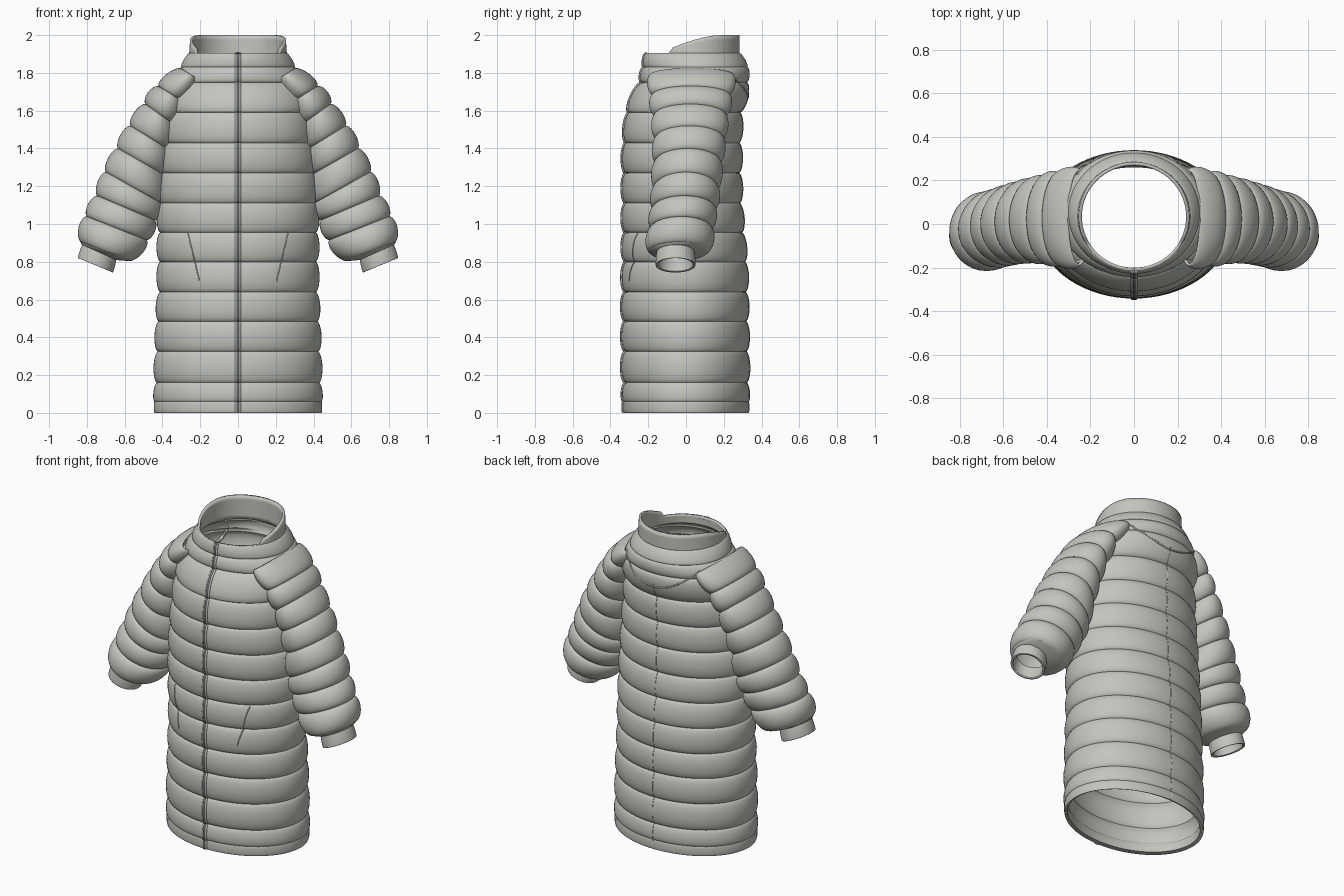
import bpy, bmesh, math
from mathutils import Vector

cube = bpy.data.objects.get("Cube")
if cube:
    bpy.data.objects.remove(cube, do_unlink=True)


def material(name, rgb):
    m = bpy.data.materials.new(name)
    m.use_nodes = True
    m.diffuse_color = (*rgb, 1)
    m.node_tree.nodes["Principled BSDF"].inputs["Base Color"].default_value = (*rgb, 1)
    return m


fabric = material("warm grey fabric", (0.55, 0.55, 0.52))
zip_grey = material("dark zip grey", (0.22, 0.22, 0.23))
SIDES = 72
STEPS = 10

# Torso seams: height, half width, front depth, back depth, puff above the seam
TORSO = [
    (0.0, .442, .33, .33, .004), (.06, .442, .33, .33, .012),
    (.16, .43, .322, .32, .02), (.325, .425, .322, .318, .02),
    (.485, .42, .322, .316, .02), (.64, .412, .322, .314, .02),
    (.80, .412, .32, .31, .02), (.955, .412, .32, .295, .02),
    (1.11, .41, .32, .283, .02), (1.27, .40, .32, .28, .02),
    (1.43, .385, .318, .28, .02), (1.59, .37, .302, .285, .026),
    (1.75, .345, .235, .322, .014), (1.83, .30, .222, .325, .01),
    (1.905, .258, .212, .285, 0)]


def puff(t):
    return (4 * t * (1 - t)) ** 0.6 if 0 < t < 1 else 0


def torso_at(z):
    """Half width, centre y and half depth of the torso at a height."""
    for a, b in zip(TORSO, TORSO[1:]):
        if z <= b[0]:
            break
    t = min(max((z - a[0]) / (b[0] - a[0]), 0), 1)
    w, f, k = (a[i] + (b[i] - a[i]) * t + a[4] * puff(t) for i in (1, 2, 3))
    return w, (k - f) / 2, (k + f) / 2


def steps():
    # samples crowd towards the seams so each puff stays round
    return [(1 - math.cos(math.pi * i / STEPS)) / 2 for i in range(STEPS)]


def ring(centre, u, v):
    angles = (2 * math.pi * i / SIDES for i in range(SIDES))
    return [centre + u * math.cos(a) + v * math.sin(a) for a in angles]


def loft(name, rings, thickness, cull=None, mirror=False):
    bm = bmesh.new()
    rows = [[bm.verts.new(p) for p in r] for r in rings]
    for a, b in zip(rows, rows[1:]):
        for i in range(SIDES):
            j = (i + 1) % SIDES
            bm.faces.new((a[i], a[j], b[j], b[i]))
    if cull:
        hidden = [f for f in bm.faces if cull(f.calc_center_median())]
        bmesh.ops.delete(bm, geom=hidden, context="FACES")
    mesh = bpy.data.meshes.new(name)
    bm.to_mesh(mesh)
    bm.free()
    mesh.materials.append(fabric)
    ob = bpy.data.objects.new(name, mesh)
    bpy.context.collection.objects.link(ob)
    bpy.ops.object.select_all(action="DESELECT")
    ob.select_set(True)
    bpy.context.view_layer.objects.active = ob
    bpy.ops.object.shade_smooth_by_angle(angle=math.radians(35))
    if mirror:
        ob.modifiers.new("Mirror", "MIRROR")
    shell = ob.modifiers.new("Shell", "SOLIDIFY")
    shell.thickness = thickness
    shell.offset = -1
    return ob


# Quilted torso, open at neck and hem
heights = [a[0] + (b[0] - a[0]) * t for a, b in zip(TORSO, TORSO[1:]) for t in steps()]
torso_rings = []
for z in heights + [TORSO[-1][0]]:
    w, cy, d = torso_at(z)
    torso_rings.append(ring(Vector((0, cy, z)), Vector((w, 0, 0)), Vector((0, d, 0))))
loft("quilted_torso", torso_rings, 0.02)

# Sleeve seams from cuff to shoulder: outer x z, inner x z, centre y, half depth, puff
SLEEVE = [
    (.848, .82, .662, .743, -.055, .105, .002), (.825, .89, .645, .81, -.055, .10, .004),
    (.832, .905, .575, .805, -.04, .15, .03), (.80, 1.04, .485, .915, -.025, .155, .024),
    (.745, 1.15, .44, 1.02, -.01, .16, .024), (.70, 1.275, .405, 1.11, 0, .163, .024),
    (.635, 1.40, .39, 1.26, .01, .168, .024), (.57, 1.52, .36, 1.39, .018, .175, .024),
    (.49, 1.635, .33, 1.52, .022, .185, .026), (.42, 1.73, .28, 1.64, .026, .20, .026),
    (.30, 1.825, .20, 1.76, .03, .215, 0)]


def sleeve_ring(a, b, t):
    ox, oz, ix, iz, cy, d = (p + (q - p) * t for p, q in zip(a[:6], b[:6]))
    bulge = a[6] * puff(t)
    u = Vector((ox - ix, 0, oz - iz)) / 2
    u *= 1 + bulge / u.length
    return ring(Vector(((ox + ix) / 2, cy, (oz + iz) / 2)), u, Vector((0, d + bulge, 0)))


def inside_torso(p):
    w, cy, d = torso_at(p.z)
    return p.z < 1.88 and (p.x / w) ** 2 + ((p.y - cy) / d) ** 2 < 0.8


sleeve_rings = [sleeve_ring(a, b, t) for a, b in zip(SLEEVE, SLEEVE[1:]) for t in steps()]
sleeve_rings.append(sleeve_ring(SLEEVE[-2], SLEEVE[-1], 1))
loft("sleeves", sleeve_rings, 0.014, cull=inside_torso, mirror=True)

# Stand collar, low in front and rising to the back
def collar_top(y):
    if y < -0.08:
        return 1.905
    return 1.93 + 0.07 * math.sin(math.pi / 2 * min((y + 0.08) / 0.28, 1))


collar_rings = []
for k in range(7):
    t = k / 6
    base = ring(Vector((0, .034, 1.85)), Vector((.262 - .008 * t, 0, 0)), Vector((0, .25, 0)))
    for p in base:
        p.z += (collar_top(p.y) - p.z) * t
    collar_rings.append(base)
loft("stand_collar", collar_rings, 0.015)


# Raised cords lying on the torso surface
def cord(name, path, radius, mat, side):
    curve = bpy.data.curves.new(name, "CURVE")
    curve.dimensions = "3D"
    curve.bevel_depth = radius
    curve.bevel_resolution = 2
    curve.use_fill_caps = True
    curve.materials.append(mat)
    line = curve.splines.new("POLY")
    line.points.add(len(path) - 1)
    for point, (x, z) in zip(line.points, path):
        w, cy, d = torso_at(z)
        y = cy + side * d * math.sqrt(max(1 - (x / w) ** 2, 0))
        point.co = (x, y, z, 1)
    bpy.context.collection.objects.link(bpy.data.objects.new(name, curve))


FRONT, BACK = -1, 1
rise = [z for z in heights if z > 0] + [1.9]
for label, x in (("left", .009), ("right", -.009)):
    cord(label + "_zip_edge", [(x, z) for z in rise], .007, fabric, FRONT)
cord("zip_teeth", [(0, z) for z in rise], .008, zip_grey, FRONT)
cord("centre_back_seam", [(0, z) for z in rise if z < 1.7], .002, fabric, BACK)

# Slanted pocket openings
for label, s in (("left", 1), ("right", -1)):
    slant = [i / 30 for i in range(31)]
    path = [(s * (.205 + .06 * t), .70 + .25 * t) for t in slant]
    cord(label + "_pocket_opening", path, .003, fabric, FRONT)

# Curved yoke seam across the upper back
arc = [i / 20 for i in range(-20, 21)]
cord("back_yoke_seam", [(.26 * t, 1.67 + .13 * t * t) for t in arc], .005, fabric, BACK)
